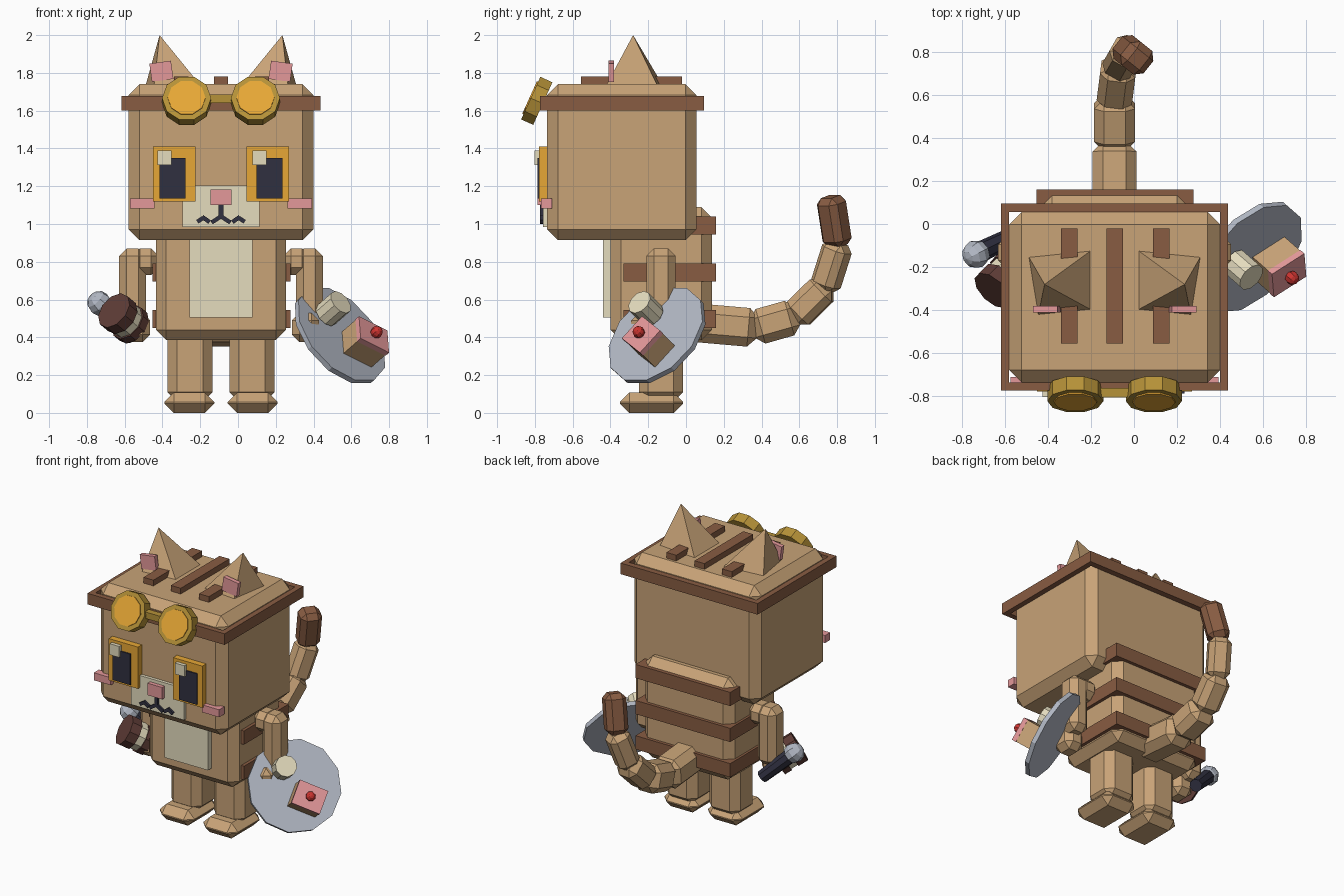
import bpy, bmesh, math
from mathutils import Vector, Matrix

if "Cube" in bpy.data.objects:
    bpy.data.objects.remove(bpy.data.objects["Cube"])

CX = -0.09  # symmetry plane of the figure


def mat(name, r, g, b):
    lin = lambda c: ((c / 255 + 0.055) / 1.055) ** 2.4 if c > 10 else c / 255 / 12.92
    m = bpy.data.materials.new(name)
    m.diffuse_color = (lin(r), lin(g), lin(b), 1)
    m.use_nodes = True
    m.node_tree.nodes["Principled BSDF"].inputs["Base Color"].default_value = m.diffuse_color
    return m


TAN = mat("tan", 200, 163, 119)
BROWN = mat("brown", 136, 92, 66)
CHOC = mat("dark_brown", 94, 60, 54)
CREAM = mat("cream", 229, 220, 190)
PINK = mat("pink", 228, 152, 154)
AMBER = mat("amber", 232, 168, 54)
GOLD = mat("gold", 182, 146, 56)
NAVY = mat("navy", 48, 48, 64)
GREY = mat("grey", 178, 184, 196)
RED = mat("red", 205, 52, 48)


def finish(name, bm, material, matrix=None):
    if matrix is not None:
        bm.transform(matrix)
    bmesh.ops.recalc_face_normals(bm, faces=bm.faces[:])
    me = bpy.data.meshes.new(name)
    bm.to_mesh(me)
    bm.free()
    me.materials.append(material)
    ob = bpy.data.objects.new(name, me)
    bpy.context.collection.objects.link(ob)
    return ob


def block(name, size, material, matrix, bevel=0):
    bm = bmesh.new()
    bmesh.ops.create_cube(bm, size=1)
    bm.transform(Matrix.Diagonal((*size, 1)))
    if bevel:
        bmesh.ops.bevel(bm, geom=bm.edges[:], offset=bevel, segments=1, affect='EDGES')
    return finish(name, bm, material, matrix)


def box(name, x, y, z, material, bevel=0, roll=0):
    lo, hi = Vector((x[0], y[0], z[0])), Vector((x[1], y[1], z[1]))
    m = Matrix.Translation((lo + hi) / 2) @ Matrix.Rotation(math.radians(roll), 4, 'Y')
    return block(name, hi - lo, material, m, bevel)


def pair(name, x, y, z, material, bevel=0, roll=0):
    box(name + "_left", x, y, z, material, bevel, roll)
    box(name + "_right", (2 * CX - x[1], 2 * CX - x[0]), y, z, material, bevel, -roll)


def frame(origin, axis, spin=0):
    """Matrix with z along axis and x horizontal, spun about the axis."""
    n = Vector(axis).normalized()
    u = Vector((-n.y, n.x, 0)).normalized()
    v = n.cross(u)
    m = Matrix((u, v, n)).transposed().to_4x4()
    return Matrix.Translation(origin) @ m @ Matrix.Rotation(math.radians(spin), 4, 'Z')


def cyl(name, r, depth, sides, material, matrix, offset=0, r2=None):
    bm = bmesh.new()
    bmesh.ops.create_cone(bm, cap_ends=True, segments=sides, radius1=r,
                          radius2=r if r2 is None else r2, depth=depth)
    return finish(name, bm, material, matrix @ Matrix.Translation((0, 0, offset)))


def ball(name, r, material, matrix):
    bm = bmesh.new()
    bmesh.ops.create_uvsphere(bm, u_segments=8, v_segments=6, radius=r)
    return finish(name, bm, material, matrix)


# Head and the trim frame around it
box("head", (-.58, .40), (-.735, .055), (.914, 1.74), TAN, .058)
box("trim_front", (-.617, .437), (-.772, -.735), (1.60, 1.677), BROWN)
box("trim_back", (-.617, .437), (.055, .095), (1.60, 1.677), BROWN)
pair("trim_side", (-.617, -.58), (-.735, .055), (1.60, 1.677), BROWN)
for i, x in enumerate((-.30, CX, .127)):
    box(f"head_stripe_{i}", (x - .038, x + .038), (-.555, -.02), (1.70, 1.78), BROWN)

# Ears: leaning four-sided pyramids with pink plates
for side, s in (("left", 1), ("right", -1)):
    fx = lambda x: x if s == 1 else 2 * CX - x
    bm = bmesh.new()
    base = [bm.verts.new((fx(x), y, 1.73)) for x, y in
            ((-.195, -.12), (-.49, -.15), (-.445, -.425), (-.195, -.40))]
    tip = bm.verts.new((fx(-.415), -.28, 2.0))
    bm.faces.new(base)
    for i in range(4):
        bm.faces.new((base[i], base[(i + 1) % 4], tip))
    finish("ear_" + side, bm, TAN)
pair("inner_ear", (-.463, -.348), (-.41, -.38), (1.76, 1.857), PINK, 0, -8)

# Face
pair("eye", (-.45, -.225), (-.778, -.73), (1.12, 1.41), AMBER)
pair("pupil", (-.415, -.278), (-.787, -.776), (1.135, 1.35), NAVY)
for side, x in (("left", -.425), ("right", .077)):
    box("eye_highlight_" + side, (x, x + .073), (-.803, -.775), (1.313, 1.39), CREAM)
box("muzzle", (-.294, .114), (-.757, -.73), (.985, 1.205), CREAM)
box("nose", (-.146, -.034), (-.785, -.75), (1.10, 1.183), PINK)
pair("cheek", (-.572, -.442), (-.767, -.71), (1.083, 1.135), PINK)
box("mouth_stem", (CX - .012, CX + .012), (-.773, -.75), (1.03, 1.10), NAVY)
for i, (x1, z1, x2, z2) in enumerate(((0, 1.04, .05, 1.008), (.06, 1.01, .10, 1.038),
                                      (.095, 1.012, .125, 1.032))):
    for side, s in (("left", -1), ("right", 1)):
        a, b = Vector((CX + s * x1, -.762, z1)), Vector((CX + s * x2, -.762, z2))
        if i == 2:
            a.z, b.z = b.z, a.z
        ang = math.atan2(-(b.z - a.z), b.x - a.x)
        m = Matrix.Translation((a + b) / 2) @ Matrix.Rotation(ang, 4, 'Y')
        block(f"mouth_bar_{i}_{side}", ((b - a).length, .022, .022), NAVY, m)

# Goggles resting on the trim
for side, x in (("left", -.272), ("right", .092)):
    m = frame((x, -.79, 1.652), (0, -.91, .41), 18)
    cyl("goggle_rim_" + side, .13, .07, 10, GOLD, m)
    cyl("goggle_lens_" + side, .1, .01, 10, AMBER, m, .037)
box("goggle_bridge", (-.17, -.01), (-.805, -.76), (1.64, 1.685), GOLD)

# Body, belly and wrap-around bands
box("body", (-.435, .255), (-.40, .137), (.385, 1.09), TAN, .055)
box("belly", (-.257, .077), (-.44, -.39), (.505, .95), CREAM)
for i, z in enumerate((.45, .695, .945)):
    box(f"back_band_{i}", (-.452, .277), (-.33, .16), (z, z + .095), BROWN)

# Legs, feet, arms and hands
pair("leg", (-.373, -.135), (-.25, -.015), (.06, .46), TAN, .05)
pair("foot", (-.39, -.125), (-.35, -.015), (0, .108), TAN, .05)
pair("shoulder", (-.56, -.42), (-.205, -.055), (.73, .87), TAN, .04)
pair("arm", (-.63, -.488), (-.21, -.055), (.47, .87), TAN, .04)
pair("hand", (-.61, -.465), (-.29, -.13), (.375, .53), TAN, .04)

# Segmented tail curling up, with a brown tip
path = [(-.09, .02, .48), (-.09, .365, .45), (-.09, .577, .51), (-.07, .735, .665),
        (-.03, .805, .885), (.02, .765, 1.145)]
for i, w in enumerate((.205, .19, .165, .145, .14)):
    a, b = Vector(path[i]), Vector(path[i + 1])
    d = b - a
    m = Matrix.Translation((a + b) / 2) @ d.to_track_quat('Z', 'X').to_matrix().to_4x4()
    block("tail_tip" if i == 4 else f"tail_segment_{i}",
          (w, w, d.length + (.03 if i < 4 else 0)), BROWN if i == 4 else TAN, m, w * .24)

# Serving plate with cup and cake
N = Vector((.63, -.55, .55))
P = Vector((.54, -.153, .41))
cyl("plate", .302, .03, 12, GREY, frame(P, N, 15))
cyl("cup", .07, .125, 10, CREAM, frame((.505, -.213, .552), N))
cake = frame(Vector((.676, -.2, .377)), N, -28)
block("cake", (.19, .155, .12), TAN, cake @ Matrix.Translation((0, 0, -.015)))
block("cake_icing", (.194, .159, .03), PINK, cake @ Matrix.Translation((0, 0, .055)))
ball("cherry", .033, RED, cake @ Matrix.Translation((0, 0, .092)))

# Layered round treat and microphone in the other hand
treat = frame((-.60, -.25, .495), (-.6, -.62, .5), 0)
cyl("treat_front", .105, .07, 10, CHOC, treat, .06)
cyl("treat_filling", .096, .05, 10, CREAM, treat, 0)
cyl("treat_back", .105, .05, 10, CHOC, treat, -.05)
top, end = Vector((-.733, -.14, .58)), Vector((-.55, -.05, .40))
cyl("microphone_handle", .042, (top - end).length, 8, NAVY,
    frame((top + end) / 2, top - end), 0, .05)
ball("microphone_head", .066, GREY, frame(top, top - end))
